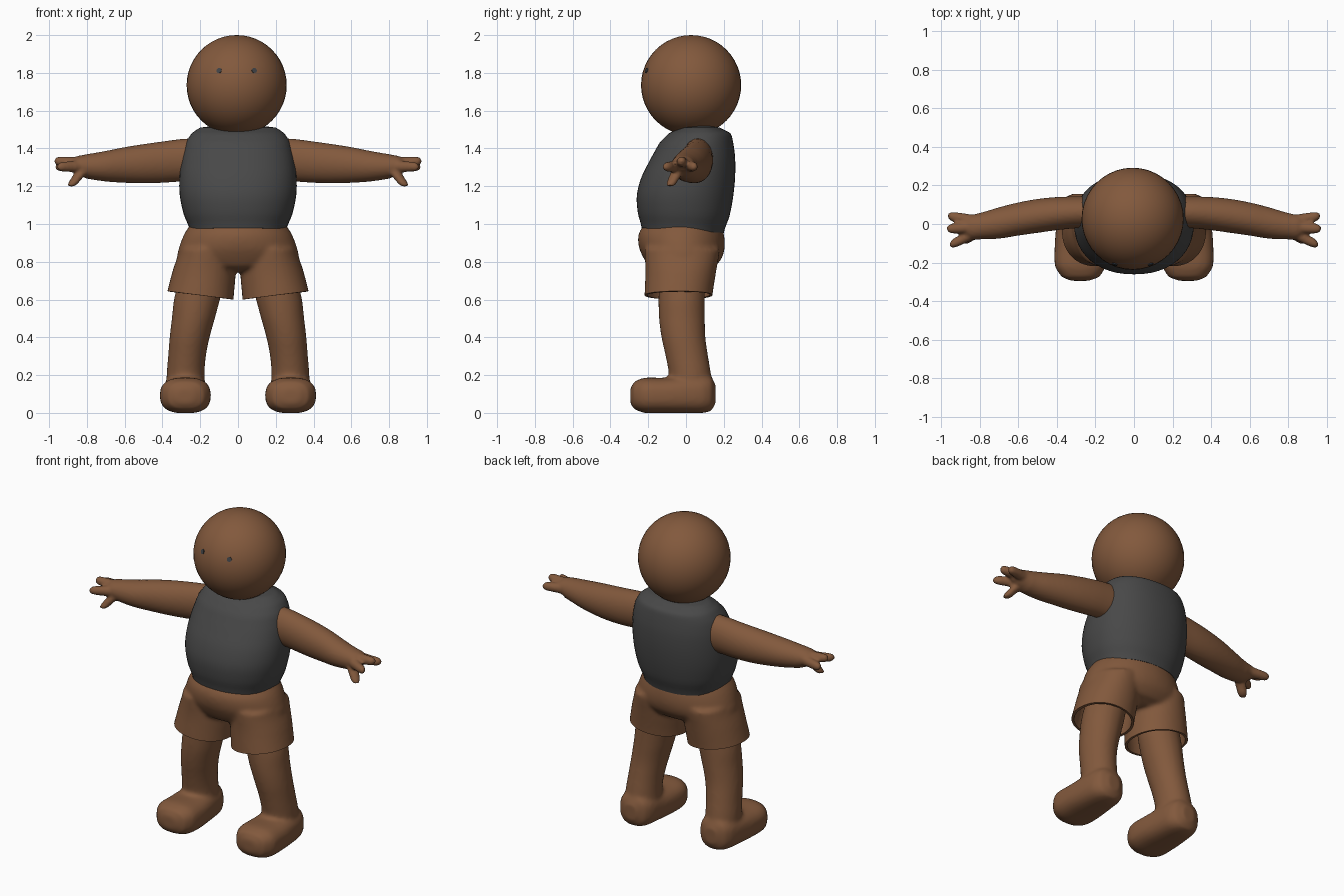
import bpy, bmesh, math
from mathutils import Vector

if "Cube" in bpy.data.objects:
    bpy.data.objects.remove(bpy.data.objects["Cube"])


def material(name, rgb):
    m = bpy.data.materials.new(name)
    m.diffuse_color = (*rgb, 1)
    m.use_nodes = True
    m.node_tree.nodes["Principled BSDF"].inputs["Base Color"].default_value = m.diffuse_color
    return m


BROWN = material("brown", (0.225, 0.100, 0.046))
GREY = material("dark grey", (0.065, 0.065, 0.065))
EYE = material("eye grey", (0.05, 0.055, 0.06))


def loft(bm, axis, sections, power=2.0, n=36, sub=4):
    """Closed skin through rings (t, u0, u1, v0, v1) along an axis, splined between sections."""
    s, rows = sections, []
    for i in range(len(s) - 1):
        a, b, c, d = s[max(i - 1, 0)], s[i], s[i + 1], s[min(i + 2, len(s) - 1)]
        for k in range(sub + (i == len(s) - 2)):
            t = k / sub
            row = [0.5 * (2 * q + (r - p) * t + (2 * p - 5 * q + 4 * r - w) * t * t
                          + (3 * q - p - 3 * r + w) * t ** 3) for p, q, r, w in zip(a, b, c, d)]
            row[0] = b[0] + (c[0] - b[0]) * t
            rows.append(row)
    rings = []
    for t, u0, u1, v0, v1 in rows:
        ring = []
        for j in range(n):
            ang = 2 * math.pi * j / n
            cs, sn = math.cos(ang), math.sin(ang)
            u = (u0 + u1) / 2 + (u1 - u0) / 2 * math.copysign(abs(cs) ** (2 / power), cs)
            v = (v0 + v1) / 2 + (v1 - v0) / 2 * math.copysign(abs(sn) ** (2 / power), sn)
            co = {'x': (t, u, v), 'y': (u, t, v), 'z': (u, v, t)}[axis]
            ring.append(bm.verts.new(co))
        rings.append(ring)
    faces = [bm.faces.new(rings[0]), bm.faces.new(rings[-1])]
    for r, q in zip(rings, rings[1:]):
        faces += [bm.faces.new((r[j], r[(j + 1) % n], q[(j + 1) % n], q[j])) for j in range(n)]
    bmesh.ops.recalc_face_normals(bm, faces=faces)


def make(name, bm, mat):
    me = bpy.data.meshes.new(name)
    bm.to_mesh(me)
    bm.free()
    me.materials.append(mat)
    ob = bpy.data.objects.new(name, me)
    bpy.context.collection.objects.link(ob)
    return ob


def bake(ob, angle=50):
    """Apply modifiers and smooth the shading, keeping sharp edges."""
    bpy.context.view_layer.update()
    dg = bpy.context.evaluated_depsgraph_get()
    me = bpy.data.meshes.new_from_object(ob.evaluated_get(dg))
    ob.modifiers.clear()
    ob.data = me
    for p in me.polygons:
        p.use_smooth = True
    me.set_sharp_from_angle(angle=math.radians(angle))
    return ob


def fuse(ob, voxel, rounds):
    """Melt overlapping lofts into one soft skin."""
    m = ob.modifiers.new("remesh", 'REMESH')
    m.mode, m.voxel_size = 'VOXEL', voxel
    m = ob.modifiers.new("smooth", 'SMOOTH')
    m.factor, m.iterations = 0.5, rounds
    return bake(ob)


def mirror(ob):
    m = ob.modifiers.new("mirror", 'MIRROR')
    m.merge_threshold = 0.002
    return m


# Head
bm = bmesh.new()
bmesh.ops.create_uvsphere(bm, u_segments=40, v_segments=24, radius=0.265)
head = make("head", bm, BROWN)
head.location = (-0.007, 0.027, 1.735)
bake(head)

# Eyes: thin discs lying on the face
for side, name in ((-1, "left_eye"), (1, "right_eye")):
    bm = bmesh.new()
    bmesh.ops.create_cone(bm, cap_ends=True, segments=16, radius1=0.014, radius2=0.014, depth=0.008)
    eye = make(name, bm, EYE)
    d = Vector((side * 0.093, -0.236, 0.077)).normalized()
    eye.location = head.location + d * 0.264
    eye.rotation_euler = d.to_track_quat('Z', 'Y').to_euler()

# Sleeveless top, hem slightly lower at the back
bm = bmesh.new()
loft(bm, 'z', [(0.965, -0.255, 0.255, -0.235, 0.20), (1.05, -0.287, 0.287, -0.255, 0.23),
               (1.15, -0.308, 0.308, -0.26, 0.25), (1.25, -0.31, 0.31, -0.235, 0.26),
               (1.35, -0.298, 0.298, -0.185, 0.26), (1.43, -0.277, 0.277, -0.14, 0.25),
               (1.48, -0.245, 0.245, -0.09, 0.235), (1.51, -0.20, 0.20, -0.03, 0.18),
               (1.52, -0.13, 0.13, 0.02, 0.14)], power=2.2, n=48)
for v in bm.verts:
    v.co.z -= 0.06 * v.co.y * max(0, 1.2 - v.co.z) / 0.235
bake(make("sleeveless_top", bm, GREY))

# Shorts: hips and one leg fused, cut at the middle and the slanted hem, then mirrored
bm = bmesh.new()
loft(bm, 'z', [(1.02, -0.24, 0.24, -0.21, 0.18), (0.95, -0.283, 0.283, -0.25, 0.20),
               (0.88, -0.31, 0.31, -0.25, 0.205), (0.82, -0.32, 0.32, -0.225, 0.19),
               (0.77, -0.27, 0.27, -0.19, 0.15), (0.745, -0.17, 0.17, -0.12, 0.09)], n=48)
loft(bm, 'z', [(0.87, 0.02, 0.31, -0.22, 0.18), (0.75, 0.012, 0.347, -0.215, 0.16),
               (0.62, 0.022, 0.38, -0.22, 0.14), (0.5, 0.03, 0.41, -0.225, 0.13)], power=2.1)
shorts = fuse(make("shorts", bm, BROWN), 0.012, 6)
bm = bmesh.new()
bm.from_mesh(shorts.data)
for co, no in (((0, 0, 0), (1, 0, 0)), ((0.02, 0, 0.6), (-0.127, 0, 1))):
    bmesh.ops.bisect_plane(bm, geom=bm.verts[:] + bm.edges[:] + bm.faces[:],
                           plane_co=co, plane_no=no, clear_inner=True)
bm.to_mesh(shorts.data)
bm.free()
mirror(shorts)
m = shorts.modifiers.new("cloth", 'SOLIDIFY')
m.thickness, m.offset = 0.015, -1
bake(shorts)

# Legs with rounded feet
bm = bmesh.new()
loft(bm, 'z', [(0.80, 0.06, 0.29, -0.14, 0.10), (0.62, 0.09, 0.335, -0.145, 0.10),
               (0.50, 0.122, 0.35, -0.143, 0.10), (0.40, 0.15, 0.362, -0.13, 0.103),
               (0.30, 0.17, 0.37, -0.108, 0.117), (0.20, 0.177, 0.378, -0.09, 0.133),
               (0.08, 0.17, 0.38, -0.09, 0.14)])
loft(bm, 'y', [(-0.295, 0.23, 0.33, 0.05, 0.13), (-0.275, 0.18, 0.375, 0.02, 0.165),
               (-0.22, 0.148, 0.41, 0.0, 0.186), (-0.12, 0.145, 0.412, -0.002, 0.186),
               (0.0, 0.158, 0.403, -0.002, 0.195), (0.09, 0.17, 0.39, 0.0, 0.20),
               (0.135, 0.195, 0.365, 0.012, 0.19), (0.157, 0.24, 0.32, 0.05, 0.15)], power=2.6)
legs = fuse(make("legs_and_feet", bm, BROWN), 0.012, 6)
mirror(legs)
bake(legs)

# Arms with three fingers and a thumb
bm = bmesh.new()
loft(bm, 'x', [(0.2, -0.02, 0.145, 1.23, 1.455), (0.3, -0.022, 0.143, 1.225, 1.45),
               (0.4, -0.032, 0.14, 1.218, 1.437), (0.5, -0.046, 0.13, 1.215, 1.423),
               (0.6, -0.06, 0.112, 1.218, 1.407), (0.7, -0.076, 0.087, 1.225, 1.387),
               (0.8, -0.08, 0.058, 1.24, 1.37), (0.85, -0.078, 0.047, 1.262, 1.36),
               (0.885, -0.055, 0.03, 1.285, 1.345)])


def digit(axis, base, tip, r0, r1):
    rows = []
    for f, k in ((0, 1), (0.5, 1), (0.85, 1), (0.96, 0.75), (1, 0.3)):
        x, y, z = Vector(base).lerp(Vector(tip), f)
        r = (r0 + (r1 - r0) * f) * k
        t, u, v = (x, y, z) if axis == 'x' else (z, x, y)
        rows.append((t, u - r, u + r, v - r, v + r))
    loft(bm, axis, rows, n=20)


digit('x', (0.80, -0.035, 1.305), (0.957, -0.108, 1.303), 0.035, 0.024)
digit('x', (0.80, -0.015, 1.32), (0.972, -0.025, 1.333), 0.035, 0.024)
digit('x', (0.80, 0.01, 1.31), (0.967, 0.042, 1.303), 0.035, 0.024)
digit('z', (0.82, -0.04, 1.29), (0.884, -0.085, 1.198), 0.036, 0.025)
arms = fuse(make("arms_and_hands", bm, BROWN), 0.009, 4)
mirror(arms)
bake(arms)
